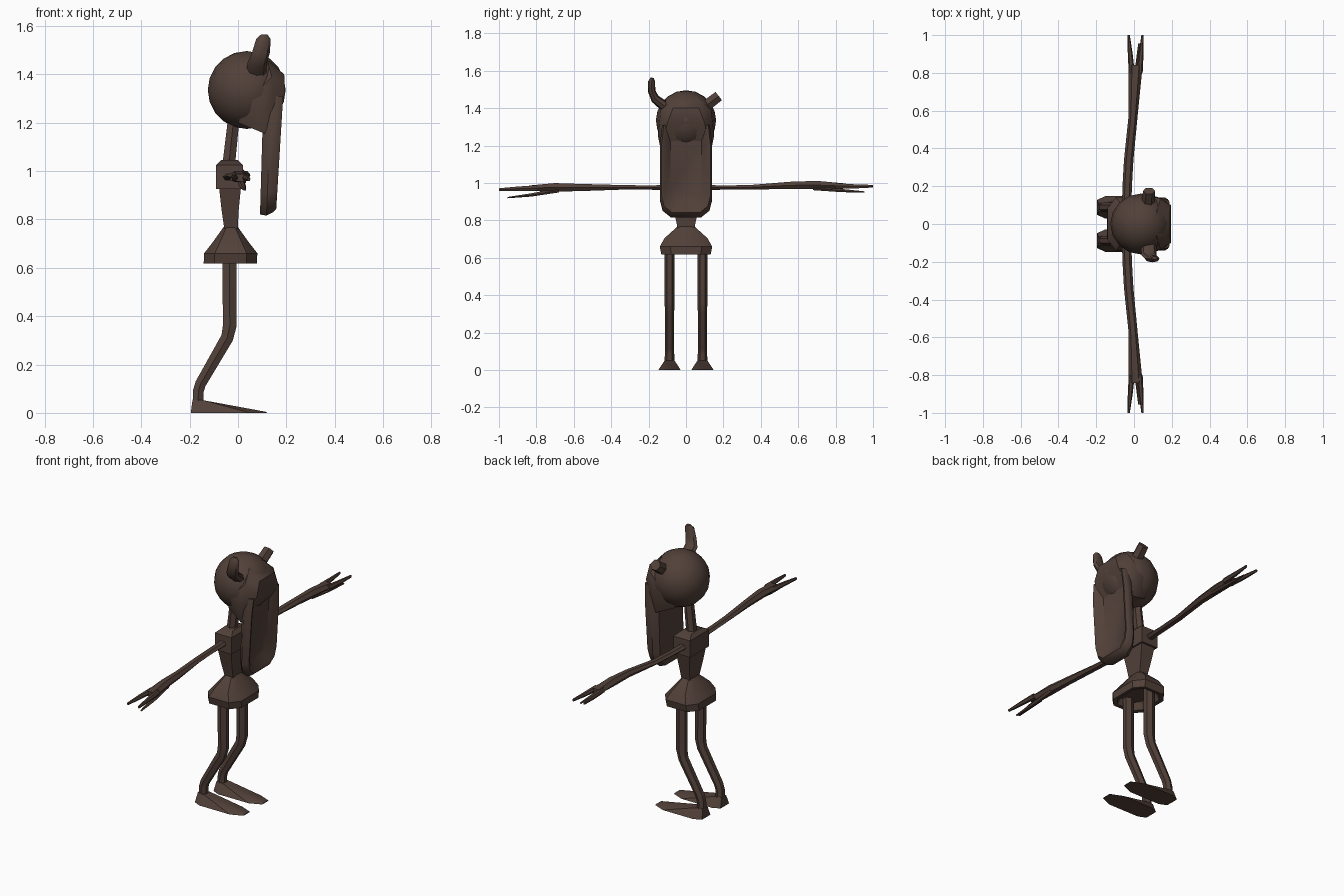
import bpy, bmesh, math
from mathutils import Vector

cube = bpy.data.objects.get("Cube")
if cube:
    bpy.data.objects.remove(cube, do_unlink=True)

brown = bpy.data.materials.new("dark brown")
brown.use_nodes = True
COLOUR = (0.084, 0.052, 0.041, 1)
brown.diffuse_color = COLOUR
brown.node_tree.nodes["Principled BSDF"].inputs["Base Color"].default_value = COLOUR


def finish(name, bm, angle=30):
    bmesh.ops.recalc_face_normals(bm, faces=bm.faces)
    mesh = bpy.data.meshes.new(name)
    bm.to_mesh(mesh)
    bm.free()
    mesh.materials.append(brown)
    obj = bpy.data.objects.new(name, mesh)
    bpy.context.collection.objects.link(obj)
    bpy.ops.object.select_all(action='DESELECT')
    obj.select_set(True)
    bpy.context.view_layer.objects.active = obj
    bpy.ops.object.shade_smooth_by_angle(angle=math.radians(angle))
    return obj


def loft(name, rings, angle=30):
    """Skin a list of equal point rings and cap both ends."""
    bm = bmesh.new()
    loops = [[bm.verts.new(p) for p in ring] for ring in rings]
    n = len(loops[0])
    for a, b in zip(loops, loops[1:]):
        for i in range(n):
            j = (i + 1) % n
            bm.faces.new((a[i], a[j], b[j], b[i]))
    bm.faces.new(loops[0])
    bm.faces.new(loops[-1])
    return finish(name, bm, angle)


def tube(name, stations, u, n=6, angle=30):
    """Limb along a path; each station is (centre, half size on u, half size across)."""
    u = Vector(u)
    pts = [Vector(s[0]) for s in stations]
    rings = []
    for i, (c, a, b) in enumerate(stations):
        d = pts[min(i + 1, len(pts) - 1)] - pts[max(i - 1, 0)]
        v = d.cross(u).normalized()
        rings.append([pts[i] + u * a * math.cos(t) + v * b * math.sin(t)
                      for t in (math.tau * k / n for k in range(n))])
    return loft(name, rings, angle)


def block_ring(x0, x1, hy, z, cut=0.0):
    """Rectangle at height z with corners cut by a fraction."""
    cx, hx = (x0 + x1) / 2, (x1 - x0) / 2
    k = 1 - cut
    if not cut:
        return [(cx + sx * hx, sy * hy, z) for sx, sy in ((1, 1), (-1, 1), (-1, -1), (1, -1))]
    corners = ((1, -k), (1, k), (k, 1), (-k, 1), (-1, k), (-1, -k), (-k, -1), (k, -1))
    return [(cx + sx * hx, sy * hy, z) for sx, sy in corners]


# Head
bm = bmesh.new()
bmesh.ops.create_uvsphere(bm, u_segments=16, v_segments=10, radius=0.161)
bmesh.ops.translate(bm, verts=bm.verts, vec=(0.036, 0, 1.335))
finish("head", bm, 40)

# Upper lip and cheeks
bm = bmesh.new()
for s in (-1, 1):
    for p in ((0.195, 0.1, 1.32), (0.191, 0.07, 1.4), (0.15, 0.135, 1.28), (0.14, 0.135, 1.39),
              (0.1, 0.15, 1.25), (0.11, 0.13, 1.155), (0, 0.09, 1.2), (0.05, 0.15, 1.3),
              (0.12, 0.06, 1.46)):
        bm.verts.new((p[0], s * p[1], p[2]))
bmesh.ops.convex_hull(bm, input=bm.verts)
finish("upper_lip", bm, 40)

# Long hanging jaw with a hollow front
HALF = [(0.128, 1.31), (0.14, 1.2), (0.14, 0.92), (0.125, 0.865), (0.08, 0.83)]
OUTLINE = HALF + [(-y, z) for y, z in reversed(HALF)]


def jaw_ring(scale, depth, drop):
    ring = []
    for y, z in OUTLINE:
        front = 0.158 + (z - 0.83) * 0.06
        back = 0.09 + (z - 0.8) * 0.03
        zz = 1.31 + (z - 1.31) * (1 - (1 - scale) * 0.35)
        ring.append((front + (back - front) * depth, y * scale, zz - drop * (1.31 - z) * 2))
    return ring


loft("jaw", [jaw_ring(0.8, 1, 0.045), jaw_ring(1, 0.6, 0.015), jaw_ring(1, 0.2, 0),
             jaw_ring(0.93, 0, 0), jaw_ring(0.83, 0.05, 0), jaw_ring(0.6, 0.45, 0)], 40)

# Ears: one tall and bent, one short stub
tube("right_ear", [((0.075, -0.1, 1.4), 0.042, 0.03), ((0.08, -0.165, 1.45), 0.04, 0.024),
                   ((0.095, -0.183, 1.49), 0.037, 0.02), ((0.105, -0.184, 1.545), 0.03, 0.018),
                   ((0.108, -0.18, 1.563), 0.015, 0.008)], (1, 0, 0), 8, 40)
tube("left_ear", [((0.07, 0.09, 1.4), 0.035, 0.035), ((0.08, 0.175, 1.465), 0.032, 0.032)],
     (1, 0, 0), 6)

# Neck, chest, torso
tube("neck", [((-0.038, 0, 1.03), 0.03, 0.03), ((-0.015, 0, 1.24), 0.026, 0.027)], (0, 1, 0))
loft("chest", [block_ring(-0.09, 0.02, 0.09, 0.925), block_ring(-0.09, 0.02, 0.09, 1.025),
               block_ring(-0.07, 0.0, 0.05, 1.045)])
loft("torso", [block_ring(-0.055, -0.002, 0.043, 0.75), block_ring(-0.068, 0.003, 0.062, 0.84),
               block_ring(-0.078, 0.012, 0.08, 0.93)])

# Flared hip skirt, hollow underneath
loft("hip_skirt", [block_ring(-0.06, 0.0, 0.045, 0.768, 0.4),
                   block_ring(-0.105, 0.045, 0.115, 0.705, 0.4),
                   block_ring(-0.14, 0.08, 0.14, 0.66, 0.4),
                   block_ring(-0.142, 0.078, 0.132, 0.618, 0.4),
                   block_ring(-0.12, 0.058, 0.112, 0.62, 0.4),
                   block_ring(-0.1, 0.04, 0.1, 0.66, 0.4)])

for side, s in (("left", 1), ("right", -1)):
    # Leg with knee and ankle bends
    y = s * 0.088
    tube(side + "_leg", [((-0.035, y, 0.7), 0.026, 0.034), ((-0.034, y, 0.36), 0.026, 0.033),
                         ((-0.045, y, 0.31), 0.025, 0.03), ((-0.155, y, 0.12), 0.025, 0.026),
                         ((-0.164, y, 0.09), 0.025, 0.026), ((-0.165, y, 0.03), 0.027, 0.026)],
         (0, 1, 0))

    # Wedge foot
    bm = bmesh.new()
    for d in (-1, 1):
        for px, py, pz in ((-0.195, 0.04, 0), (-0.15, 0.06, 0), (0.05, 0.06, 0), (0.12, 0.03, 0),
                           (-0.188, 0.022, 0.055), (-0.142, 0.026, 0.052), (0.118, 0.02, 0.004)):
            bm.verts.new((px, y + d * py, pz))
    bmesh.ops.convex_hull(bm, input=bm.verts)
    finish(side + "_foot", bm)

    # Thin arm widening into the hand
    tilt = 0.006 * s
    tube(side + "_arm", [((-0.04, s * 0.05, 0.975), 0.025, 0.018),
                         ((-0.036, s * 0.2, 0.976), 0.025, 0.013),
                         ((-0.028, s * 0.34, 0.977), 0.025, 0.014),
                         ((-0.006, s * 0.56, 0.982 + tilt), 0.024, 0.022),
                         ((0.002, s * 0.7, 0.983 + tilt), 0.03, 0.026),
                         ((0.008, s * 0.84, 0.978 + tilt), 0.038, 0.017)], (1, 0, 0))

    # Two fingers and a lower thumb
    for label, x0, x1 in (("back", -0.012, -0.028), ("front", 0.03, 0.045)):
        tube(f"{side}_{label}_finger", [((x0, s * 0.8, 0.979 + tilt), 0.016, 0.017),
                                        ((x0 + (x1 - x0) * 0.5, s * 0.9, 0.976 + tilt), 0.013, 0.013),
                                        ((x1, s, 0.974 + tilt * 1.5), 0.006, 0.008)], (1, 0, 0))
    tube(side + "_thumb", [((0.01, s * 0.68, 0.967 + tilt), 0.014, 0.013),
                           ((0.02, s * 0.83, 0.948 + 2 * tilt), 0.014, 0.01),
                           ((0.028, s * 0.955, 0.937 + 2.5 * tilt), 0.006, 0.004)], (1, 0, 0))
